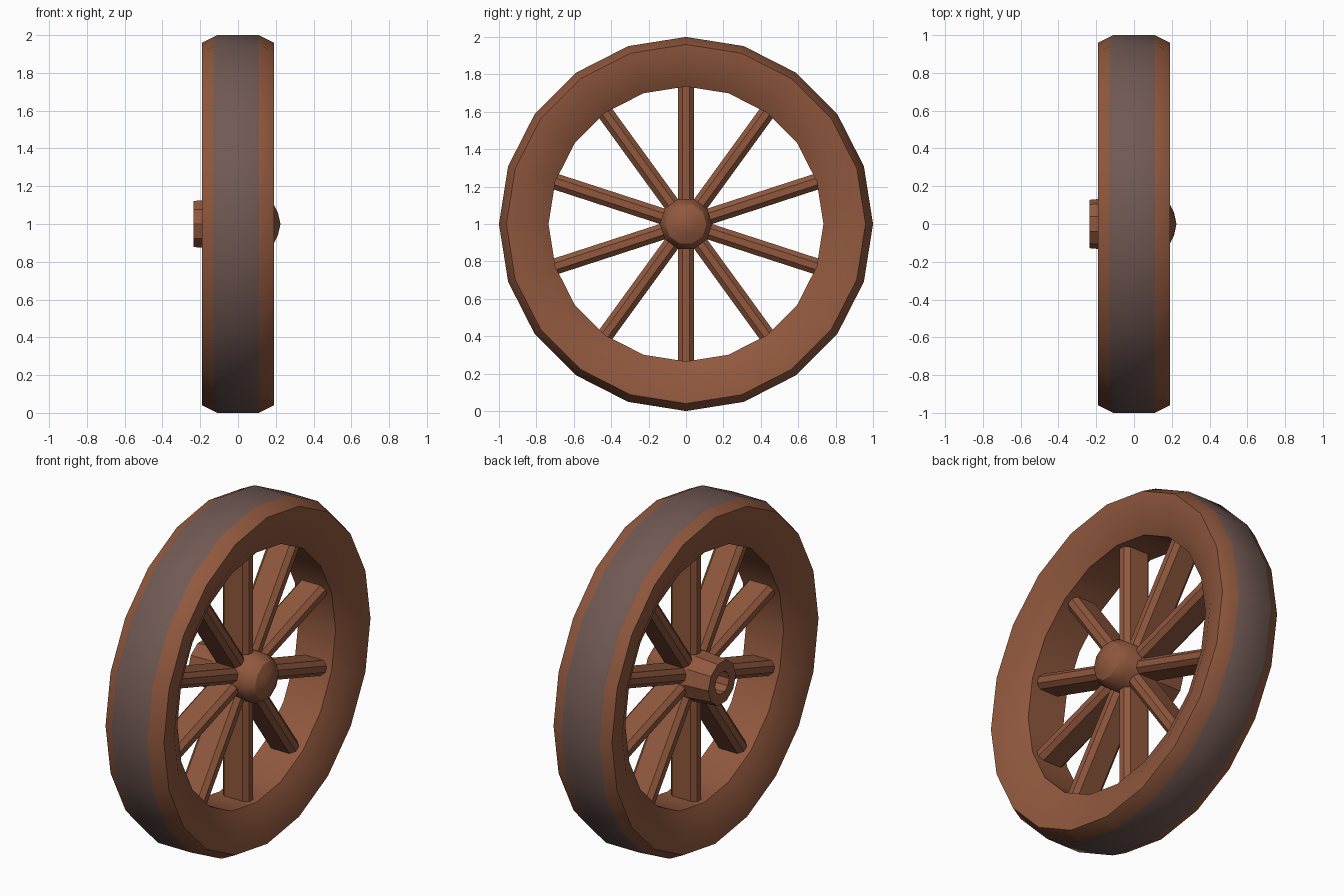
import bpy, bmesh, math
from mathutils import Vector

if "Cube" in bpy.data.objects:
    bpy.data.objects.remove(bpy.data.objects["Cube"])


def material(name, col):
    m = bpy.data.materials.new(name)
    m.diffuse_color = (*col, 1)
    m.use_nodes = True
    m.node_tree.nodes["Principled BSDF"].inputs["Base Color"].default_value = m.diffuse_color
    return m


WOOD = material("brown wood", (0.283, 0.098, 0.048))
TYRE = material("grey brown tread", (0.165, 0.100, 0.088))


def finish(name, bm, mats, smooth=True):
    bmesh.ops.recalc_face_normals(bm, faces=bm.faces)
    me = bpy.data.meshes.new(name)
    bm.to_mesh(me)
    bm.free()
    ob = bpy.data.objects.new(name, me)
    bpy.context.collection.objects.link(ob)
    for m in mats:
        me.materials.append(m)
    if smooth:
        bpy.ops.object.select_all(action='DESELECT')
        ob.select_set(True)
        bpy.context.view_layer.objects.active = ob
        bpy.ops.object.shade_smooth_by_angle(angle=math.radians(32))
    return ob


def lathe(name, profile, sides, offset, closed, mats, tread=()):
    """Spin (x, radius) points about the wheel axle; radius 0 becomes a pole."""
    bm = bmesh.new()
    rings = []
    for x, r in profile:
        if r == 0:
            rings.append([bm.verts.new((x, 0, 1))] * sides)
        else:
            angs = [offset + math.tau * i / sides for i in range(sides)]
            rings.append([bm.verts.new((x, r * math.sin(a), 1 + r * math.cos(a))) for a in angs])
    n = len(rings)
    for k in range(n if closed else n - 1):
        a, b = rings[k], rings[(k + 1) % n]
        for i in range(sides):
            j = (i + 1) % sides
            f = bm.faces.new(list(dict.fromkeys((a[i], a[j], b[j], b[i]))))
            f.material_index = 1 if k in tread else 0
    return finish(name, bm, mats)


# rim with grey tread band
lathe("rim", [(0.12, 0.735), (0.18, 0.85), (0.19, 0.96), (0.11, 1.0), (-0.11, 1.0),
              (-0.13, 0.99), (-0.19, 0.96), (-0.18, 0.85), (-0.12, 0.735)],
      20, 0, True, [WOOD, TYRE], tread=(3, 4))

# hub: domed cap on one end, axle socket on the other
lathe("hub", [(0.225, 0), (0.212, 0.06), (0.188, 0.11), (0.14, 0.14), (-0.10, 0.14),
              (-0.235, 0.128), (-0.235, 0.065), (-0.12, 0.065), (-0.12, 0)],
      10, math.radians(18), False, [WOOD])

# ten chamfered spokes, one on each hub side
section = [(0.085, 0.018), (0.06, 0.043), (-0.06, 0.043), (-0.085, 0.018),
           (-0.085, -0.018), (-0.06, -0.043), (0.06, -0.043), (0.085, -0.018)]
bm = bmesh.new()
for s in range(10):
    a = math.tau * s / 10
    out = Vector((0, math.sin(a), math.cos(a)))
    side = Vector((0, math.cos(a), -math.sin(a)))
    loops = [[bm.verts.new(Vector((x, 0, 1)) + side * w + out * r) for x, w in section]
             for r in (0.12, 0.745)]
    for i in range(8):
        j = (i + 1) % 8
        bm.faces.new((loops[0][i], loops[0][j], loops[1][j], loops[1][i]))
    bm.faces.new(loops[0])
    bm.faces.new(loops[1])
finish("spokes", bm, [WOOD], smooth=False)
